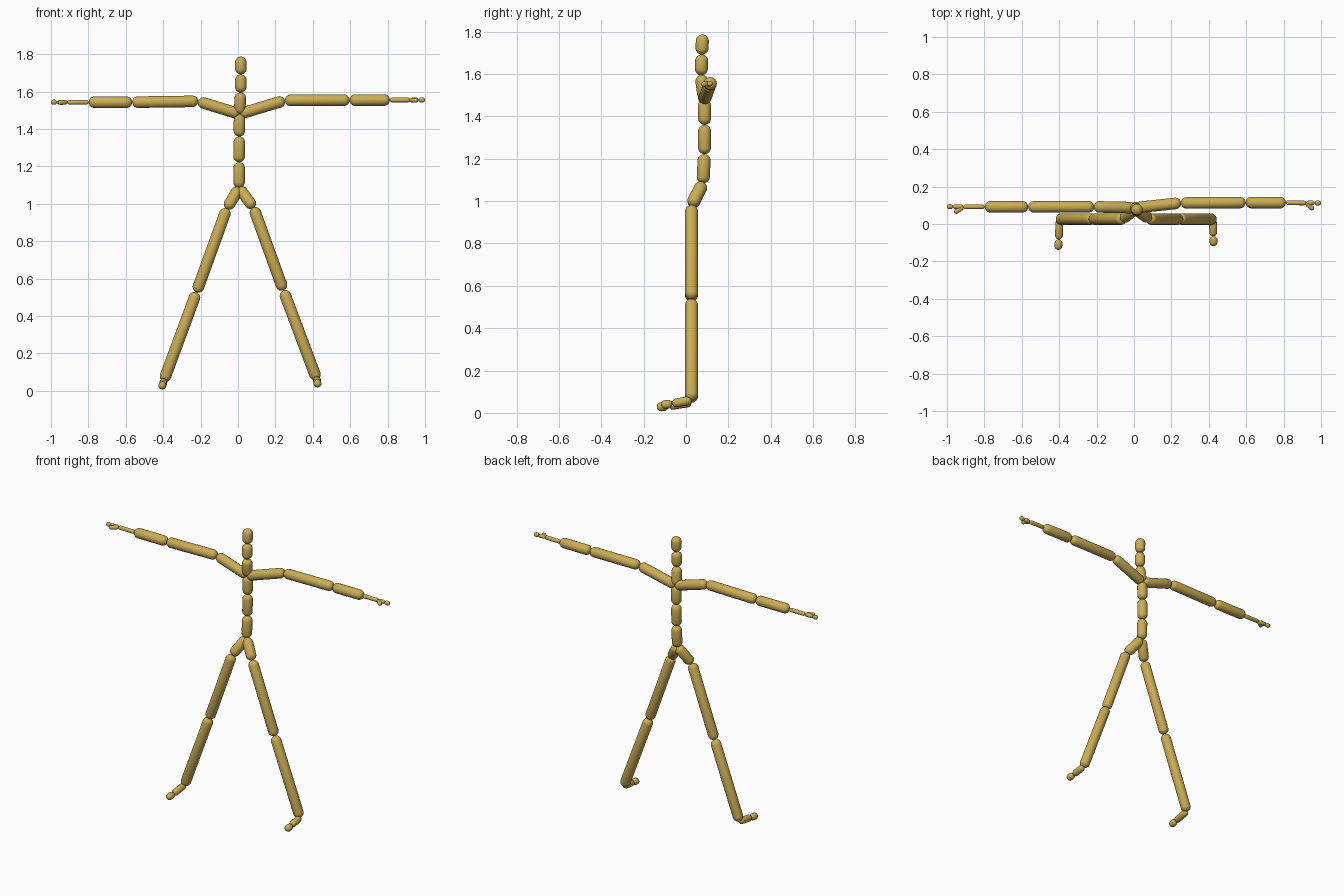
import bpy, bmesh
from mathutils import Vector

cube = bpy.data.objects.get("Cube")
if cube:
    bpy.data.objects.remove(cube, do_unlink=True)

gold = bpy.data.materials.new("gold")
gold.use_nodes = True
COLOUR = (0.60, 0.42, 0.09, 1)
gold.diffuse_color = COLOUR
gold.node_tree.nodes["Principled BSDF"].inputs["Base Color"].default_value = COLOUR


def capsule(name, start, end, radius):
    """Round-ended rod whose tips lie at start and end."""
    a, b = Vector(start), Vector(end)
    half = max((b - a).length / 2 - radius, 0)
    bm = bmesh.new()
    bmesh.ops.create_uvsphere(bm, u_segments=20, v_segments=13, radius=radius)
    for v in bm.verts:
        v.co.z += half if v.co.z > 0 else -half
    for f in bm.faces:
        f.smooth = True
    mesh = bpy.data.meshes.new(name)
    bm.to_mesh(mesh)
    bm.free()
    mesh.materials.append(gold)
    obj = bpy.data.objects.new(name, mesh)
    obj.location = (a + b) / 2
    obj.rotation_mode = 'QUATERNION'
    obj.rotation_quaternion = (b - a).to_track_quat('Z', 'Y')
    bpy.context.collection.objects.link(obj)


def chain(side, names, points, radii):
    """Capsules laid end to end through the points."""
    for name, a, b, r in zip(names, points, points[1:], radii):
        capsule(side + name, a, b, r)


BODY = 0.031
WAIST = (0.006, 0.08, 1.085)
CHEST = (0.008, 0.087, 1.48)

# Spine, neck and head
chain("", ["lower_spine", "middle_spine", "upper_spine", "lower_neck", "upper_neck", "head"],
      [WAIST, (0.006, 0.087, 1.222), (0.007, 0.088, 1.36), CHEST,
       (0.014, 0.071, 1.595), (0.015, 0.075, 1.692), (0.015, 0.078, 1.787)],
      [BODY] * 6)

# Legs and feet
leg = ["hip", "thigh", "shin", "foot", "toe"]
leg_radii = [BODY, BODY, BODY, 0.021, 0.021]
chain("right_", leg,
      [WAIST, (-0.06, 0.026, 0.975), (-0.222, 0.026, 0.527), (-0.398, 0.026, 0.05),
       (-0.402, -0.082, 0.033), (-0.406, -0.138, 0.026)], leg_radii)
chain("left_", leg,
      [WAIST, (0.083, 0.026, 0.98), (0.243, 0.026, 0.537), (0.422, 0.026, 0.06),
       (0.424, -0.065, 0.044), (0.426, -0.118, 0.036)], leg_radii)

# Arms and fingers
arm = ["shoulder", "upper_arm", "forearm", "hand", "finger", "fingertip"]
arm_radii = [BODY, BODY, BODY, 0.0125, 0.0125, 0.0135]
chain("right_", arm,
      [CHEST, (-0.213, 0.092, 1.548), (-0.566, 0.092, 1.543), (-0.798, 0.092, 1.543),
       (-0.913, 0.092, 1.543), (-0.968, 0.093, 1.543), (-1.0, 0.092, 1.543)], arm_radii)
chain("left_", arm,
      [CHEST, (0.251, 0.113, 1.553), (0.597, 0.115, 1.554), (0.812, 0.114, 1.555),
       (0.922, 0.112, 1.555), (0.966, 0.113, 1.555), (1.0, 0.112, 1.555)], arm_radii)

# Thumbs
capsule("right_thumb", (-0.913, 0.092, 1.543), (-0.96, 0.06, 1.541), 0.0125)
capsule("left_thumb", (0.92, 0.112, 1.555), (0.96, 0.077, 1.552), 0.0125)
